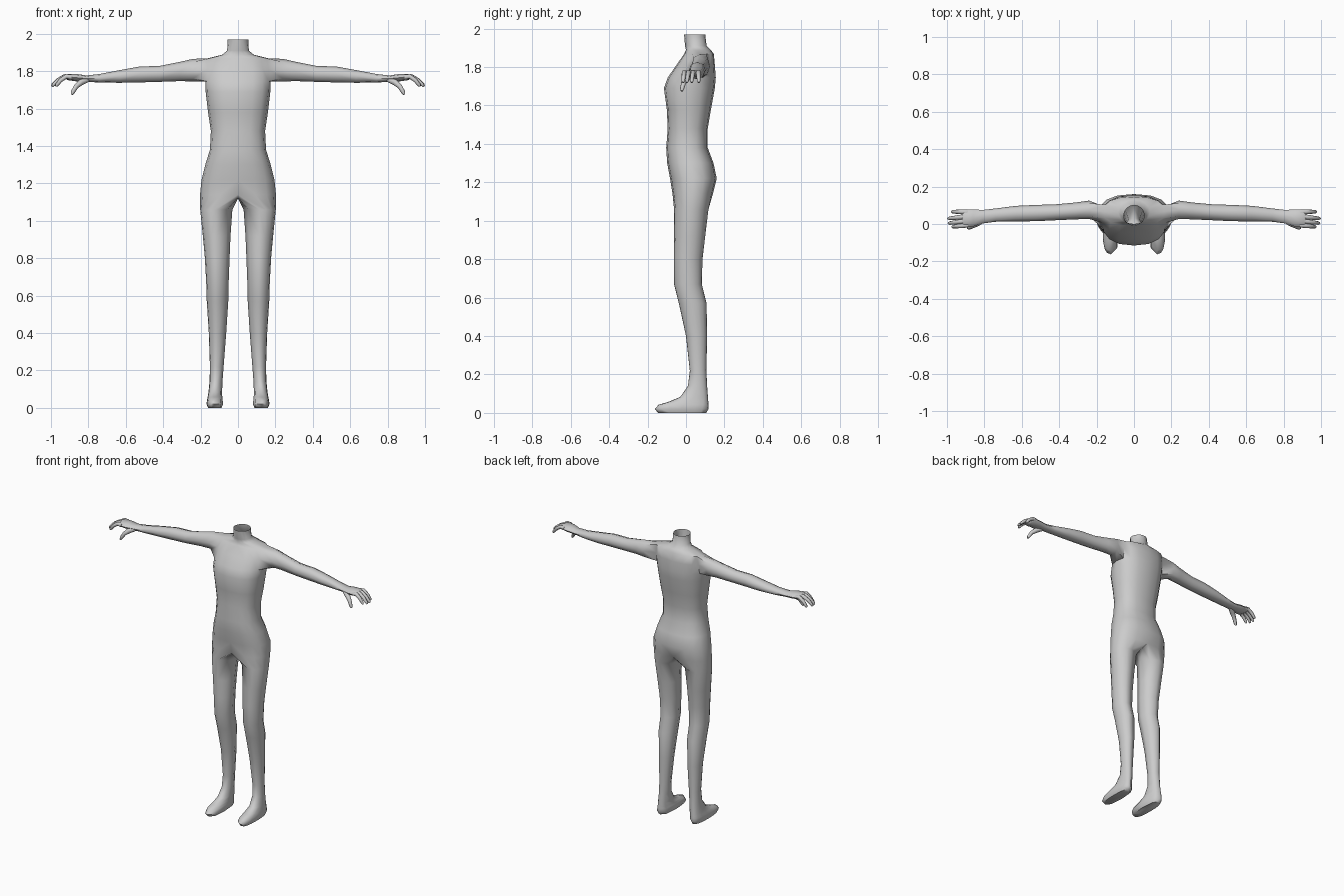
import bpy, bmesh
from math import sin, cos, pi
from mathutils import Vector

if "Cube" in bpy.data.objects:
    bpy.data.objects.remove(bpy.data.objects["Cube"])


def spow(v, p):
    return (1 if v >= 0 else -1) * abs(v) ** p


def skin(bm, a, b, closed):
    n = len(a)
    for i in range(n if closed else n - 1):
        j = (i + 1) % n
        bm.faces.new((a[i], a[j], b[j], b[i]))


def finish(bm, name):
    bmesh.ops.recalc_face_normals(bm, faces=bm.faces[:])
    me = bpy.data.meshes.new(name)
    bm.to_mesh(me)
    bm.free()
    ob = bpy.data.objects.new(name, me)
    bpy.context.collection.objects.link(ob)
    mod = ob.modifiers.new("Mirror", 'MIRROR')
    mod.merge_threshold = 0.001
    me.shade_smooth()
    bpy.ops.object.select_all(action='DESELECT')
    ob.select_set(True)
    bpy.context.view_layer.objects.active = ob
    bpy.ops.object.shade_smooth_by_angle(angle=1.1)
    return ob


bm = bmesh.new()

# Torso half, open neck at the top: z, half width, front y, back y
torso = [(1.97, .055, -.01, .10), (1.91, .058, -.005, .107), (1.888, .085, 0, .13),
         (1.868, .165, -.01, .145), (1.81, .175, -.05, .15), (1.745, .175, -.095, .155),
         (1.69, .173, -.115, .15), (1.58, .16, -.10, .13), (1.48, .145, -.095, .113),
         (1.38, .15, -.103, .113), (1.30, .175, -.098, .143), (1.22, .195, -.083, .16),
         (1.14, .203, -.07, .14)]
rings = []
for k, (z, w, yf, yb) in enumerate(torso):
    p = 1.0 if k < 3 else 0.82
    cy, d = (yf + yb) / 2, (yb - yf) / 2
    rings.append([bm.verts.new((w * spow(sin(i * pi / 8), p),
                                cy - d * spow(cos(i * pi / 8), p), z)) for i in range(9)])
for k in range(len(rings) - 1):
    if k in (3, 4):                       # leave the shoulder opening
        skin(bm, rings[k][:4], rings[k + 1][:4], False)
        skin(bm, rings[k][5:], rings[k + 1][5:], False)
    else:
        skin(bm, rings[k], rings[k + 1], False)

# Arm and palm: x, top z, bottom z, front y, back y
arm = [(.24, 1.866, 1.745, .027, .125), (.31, 1.85, 1.747, .025, .115),
       (.42, 1.828, 1.743, .02, .105), (.525, 1.825, 1.74, .015, .102),
       (.63, 1.806, 1.738, .014, .097), (.74, 1.785, 1.739, .012, .083),
       (.81, 1.777, 1.744, .003, .075), (.86, 1.785, 1.745, -.014, .078),
       (.91, 1.785, 1.752, -.018, .078), (.922, 1.776, 1.76, -.012, .072)]
r3, r4, r5 = rings[3:6]
loop = [r3[4], r3[3], r4[3], r5[3], r5[4], r5[5], r4[5], r3[5]]
for x, zt, zb, yf, yb in arm:
    new = [bm.verts.new((x, (yf + yb) / 2 - (yb - yf) / 2 * spow(sin(a * pi / 4), .9),
                         (zt + zb) / 2 + (zt - zb) / 2 * spow(cos(a * pi / 4), .9)))
           for a in range(8)]
    skin(bm, loop, new, True)
    loop = new
bm.faces.new(loop)

# Leg and foot: z, inner x, outer x, front y, back y, squareness
leg = [(1.06, .03, .202, -.062, .117, 1), (.92, .04, .188, -.062, .10, 1),
       (.80, .045, .177, -.063, .086, 1), (.67, .05, .17, -.062, .082, 1),
       (.57, .052, .167, -.037, .107, 1), (.40, .063, .156, 0, .11, 1),
       (.22, .077, .15, .02, .106, 1), (.14, .083, .152, .01, .11, 1),
       (.083, .085, .158, -.03, .114, .9), (.058, .084, .162, -.09, .116, .8),
       (.042, .082, .166, -.143, .117, .75), (.02, .08, .168, -.162, .117, .75),
       (0, .088, .16, -.145, .105, .75)]
crotch = [bm.verts.new((0, y, z)) for y, z in ((.09, 1.125), (.03, 1.12), (-.03, 1.125))]
loop = rings[-1] + crotch
angles = [i * pi / 8 for i in range(9)] + [pi * 1.25, pi * 1.5, pi * 1.75]
for z, xi, xo, yf, yb, p in leg:
    new = [bm.verts.new(((xi + xo) / 2 + (xo - xi) / 2 * spow(sin(t), p),
                         (yf + yb) / 2 - (yb - yf) / 2 * spow(cos(t), p), z)) for t in angles]
    skin(bm, loop, new, True)
    loop = new
bm.faces.new(loop)
finish(bm, "body")


def digit(bm, pts, radii, n=8):
    pts = [Vector(p) for p in pts]
    prev = None
    for i, (c, r) in enumerate(zip(pts, radii)):
        t = (pts[min(i + 1, len(pts) - 1)] - pts[max(i - 1, 0)]).normalized()
        u = t.cross(Vector((0, 1, 0))).normalized()
        v = t.cross(u)
        ring = [bm.verts.new(c + r * (u * cos(k * 2 * pi / n) + v * sin(k * 2 * pi / n)))
                for k in range(n)]
        if prev:
            skin(bm, prev, ring, True)
        else:
            bm.faces.new(ring)
        prev = ring
    bm.faces.new(prev)


# Four fingers curling downward: base y, tip y, tip x
bm = bmesh.new()
for y0, y1, tip in ((-.006, -.015, .972), (.018, .004, .992), (.041, .029, .995), (.064, .066, .975)):
    s = tip - .89
    digit(bm, [(.89 + s * a, y0 + (y1 - y0) * a, z) for a, z in
               ((0, 1.768), (.35, 1.772), (.7, 1.752), (.95, 1.727), (1.0, 1.719))],
          (.013, .0125, .011, .009, .005))
finish(bm, "fingers")

# Thumb
bm = bmesh.new()
digit(bm, [(.80, .025, 1.757), (.838, .004, 1.742), (.866, -.012, 1.718),
           (.882, -.02, 1.69), (.889, -.022, 1.675)], (.014, .017, .013, .011, .006))
finish(bm, "thumb")
